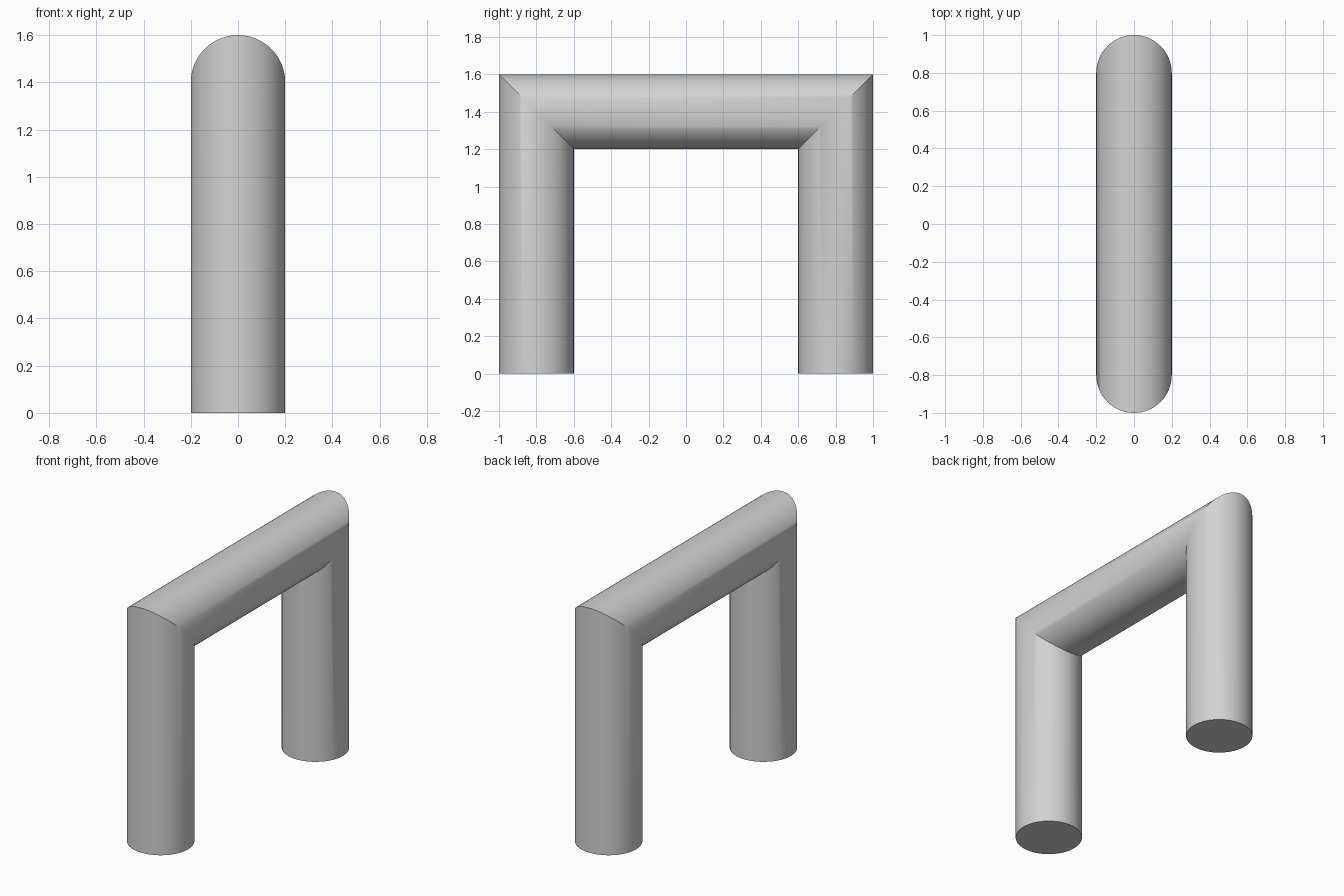
import bpy, bmesh, math

if "Cube" in bpy.data.objects:
    bpy.data.objects.remove(bpy.data.objects["Cube"], do_unlink=True)

RADIUS, SIDES = 0.2, 64
HALF_SPAN, BEAM_Z = 0.8, 1.4

# Plain grey material
grey = bpy.data.materials.new("light_grey")
grey.use_nodes = True
colour = (0.65, 0.65, 0.65, 1)
grey.diffuse_color = colour
grey.node_tree.nodes["Principled BSDF"].inputs["Base Color"].default_value = colour

bm = bmesh.new()


def ring(place):
    """Circle of vertices; place maps (across, inward) offsets to a point."""
    angles = [2 * math.pi * i / SIDES for i in range(SIDES)]
    return [bm.verts.new(place(RADIUS * math.sin(a), RADIUS * math.cos(a)))
            for a in angles]


# Foot, mitred corner, mitred corner, foot
rings = [
    ring(lambda x, c: (x, c - HALF_SPAN, 0)),
    ring(lambda x, c: (x, c - HALF_SPAN, BEAM_Z - c)),
    ring(lambda x, c: (x, HALF_SPAN - c, BEAM_Z - c)),
    ring(lambda x, c: (x, HALF_SPAN - c, 0)),
]

# Legs and beam walls
for a, b in zip(rings, rings[1:]):
    for i in range(SIDES):
        j = (i + 1) % SIDES
        bm.faces.new((a[i], a[j], b[j], b[i]))

# Flat feet
bm.faces.new(rings[0])
bm.faces.new(rings[-1])
bmesh.ops.recalc_face_normals(bm, faces=bm.faces)

mesh = bpy.data.meshes.new("arch_tube")
bm.to_mesh(mesh)
bm.free()
mesh.materials.append(grey)
arch = bpy.data.objects.new("arch_tube", mesh)
bpy.context.collection.objects.link(arch)

# Smooth tube with sharp mitres and feet
bpy.ops.object.select_all(action="DESELECT")
arch.select_set(True)
bpy.context.view_layer.objects.active = arch
bpy.ops.object.shade_smooth_by_angle(angle=math.radians(30))
